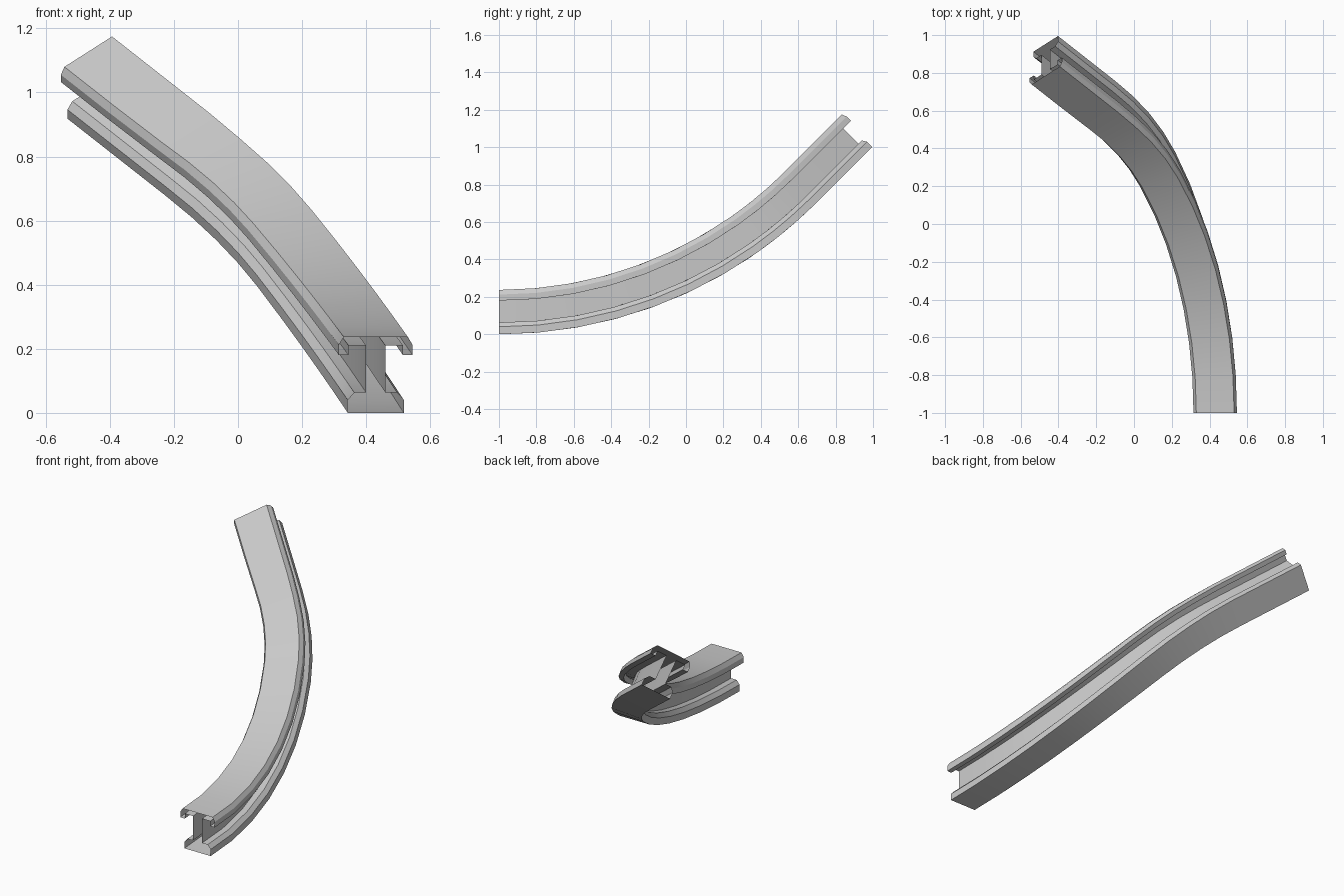
import bpy, bmesh
from math import sin, cos, radians

if "Cube" in bpy.data.objects:
    bpy.data.objects.remove(bpy.data.objects["Cube"])

# Right half of the rail cross-section (sideways offset, height), bottom to top
HALF = [(0.0875, 0.0), (0.0875, 0.04), (0.067, 0.063), (0.03, 0.063), (0.03, 0.21),
        (0.085, 0.21), (0.085, 0.18), (0.115, 0.18), (0.115, 0.212), (0.1, 0.237)]
PROFILE = HALF + [(-x, z) for x, z in reversed(HALF)]

# Plan path: (turn in degrees, length, segments)
PATH = [(23, 1.477, 7), (19, 0.564, 4), (0, 0.453, 2)]
START_X = 0.43
RISE_R, RISE_A = 2.4, radians(45)


def plan_rows():
    """Centre points and headings of the rail seen from above."""
    x, y, a = START_X, 0.0, 0.0
    rows = [(x, y, a)]
    for turn, length, n in PATH:
        da, d = radians(turn) / n, length / n
        for _ in range(n):
            x -= d * sin(a + da / 2)
            y += d * cos(a + da / 2)
            a += da
            rows.append((x, y, a))
    return rows


def climb(x, y, z):
    """Bend the flat rail upward to 45 degrees, then continue straight."""
    b = min(y / RISE_R, RISE_A)
    e = max(0.0, y - RISE_R * RISE_A)
    return (x, (RISE_R - z) * sin(b) + e * cos(RISE_A) - 1,
            RISE_R - (RISE_R - z) * cos(b) + e * sin(RISE_A))


# Sweep the section along the path; the ends of the rail stay open
bm = bmesh.new()
rings = [[bm.verts.new(climb(x + u * cos(a), y + u * sin(a), h)) for u, h in PROFILE]
         for x, y, a in plan_rows()]
for r0, r1 in zip(rings, rings[1:]):
    for i in range(len(PROFILE)):
        j = (i + 1) % len(PROFILE)
        bm.faces.new((r0[i], r0[j], r1[j], r1[i]))
bmesh.ops.recalc_face_normals(bm, faces=bm.faces)
# Underside must face down
bm.faces.ensure_lookup_table()
if bm.faces[len(PROFILE) - 1].normal.z > 0:
    bmesh.ops.reverse_faces(bm, faces=bm.faces)

mesh = bpy.data.meshes.new("curved_rail")
bm.to_mesh(mesh)
bm.free()
rail = bpy.data.objects.new("curved_rail", mesh)
bpy.context.collection.objects.link(rail)
bpy.context.view_layer.objects.active = rail
rail.select_set(True)
bpy.ops.object.shade_smooth_by_angle(angle=radians(25))
